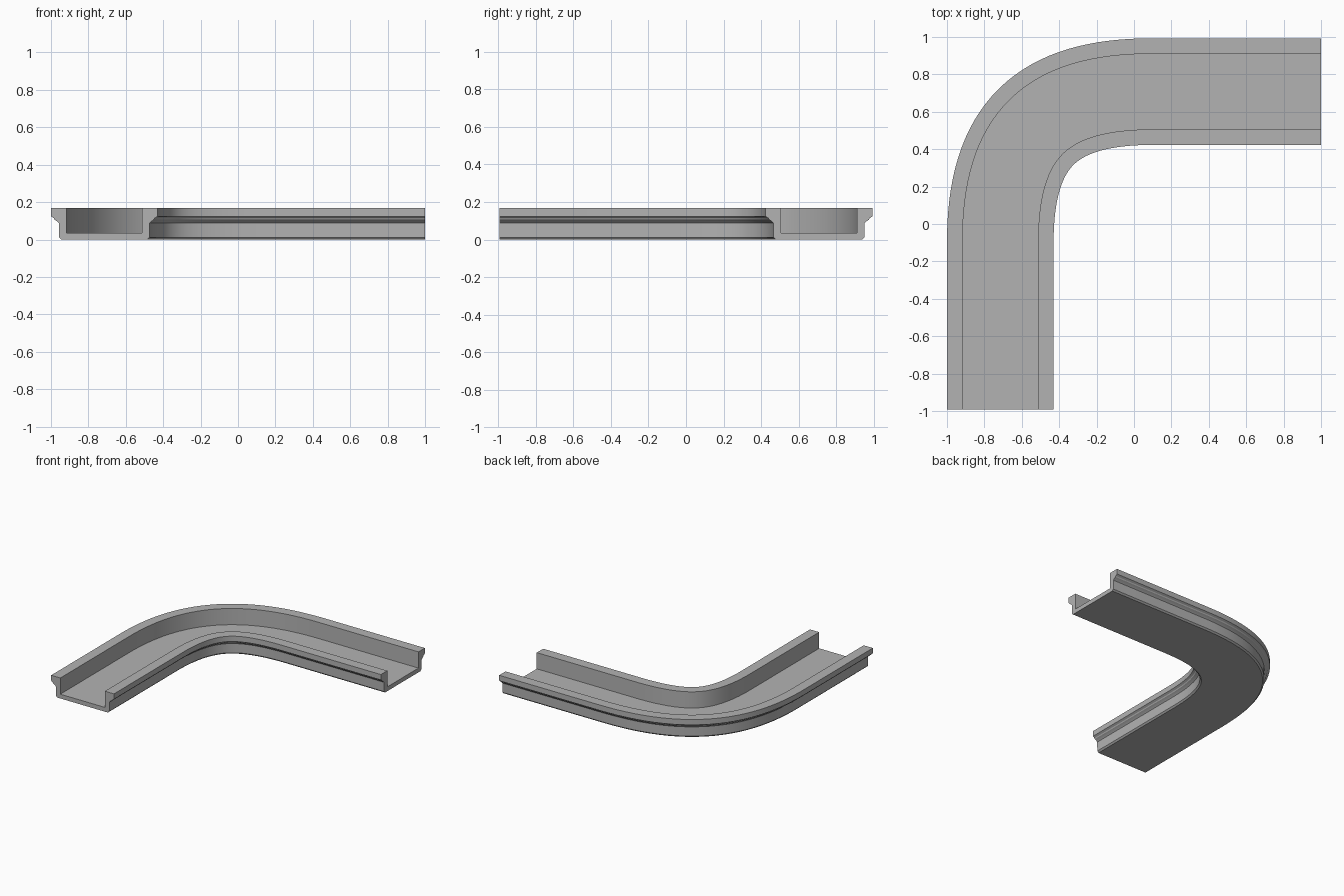
import bpy, bmesh, math
from mathutils import Vector
from mathutils.geometry import interpolate_bezier

cube = bpy.data.objects.get("Cube")
if cube:
    bpy.data.objects.remove(cube, do_unlink=True)

grey = bpy.data.materials.new("plain grey")
grey.use_nodes = True
color = (0.45, 0.45, 0.45, 1)
grey.diffuse_color = color
grey.node_tree.nodes["Principled BSDF"].inputs["Base Color"].default_value = color

# Half of the channel section: (distance from centre line, height)
half = [(0.23, 0), (0.242, 0.012), (0.243, 0.088), (0.253, 0.098),
        (0.266, 0.106), (0.27, 0.114), (0.285, 0.124), (0.285, 0.168),
        (0.202, 0.168), (0.202, 0.035)]
section = half + [(-d, z) for d, z in reversed(half)]

# Centre line: straight leg, smooth corner, straight leg
cx, cy, end_x, end_y = -0.715, 0.708, 1.0, -0.993
bend, handle = 0.1, 0.575
corner = interpolate_bezier(Vector((cx, -bend, 0)), Vector((cx, handle - bend, 0)),
                            Vector((bend - handle, cy, 0)), Vector((bend, cy, 0)), 33)
path = [Vector((cx, end_y, 0))] + list(corner) + [Vector((end_x, cy, 0))]

# Sweep the section along the centre line
bm = bmesh.new()
rings = []
for i, p in enumerate(path):
    if i <= 1:
        tangent = Vector((0, 1, 0))
    elif i >= len(path) - 2:
        tangent = Vector((1, 0, 0))
    else:
        tangent = (path[i + 1] - path[i - 1]).normalized()
    outward = Vector((-tangent.y, tangent.x, 0))
    rings.append([bm.verts.new(p + outward * d + Vector((0, 0, z))) for d, z in section])
n = len(section)
for a, b in zip(rings, rings[1:]):
    for j in range(n):
        k = (j + 1) % n
        bm.faces.new((a[j], a[k], b[k], b[j]))
bm.faces.new(rings[0])
bm.faces.new(rings[-1][::-1])
bmesh.ops.recalc_face_normals(bm, faces=bm.faces)

mesh = bpy.data.meshes.new("curved_channel")
bm.to_mesh(mesh)
bm.free()
mesh.materials.append(grey)
channel = bpy.data.objects.new("curved_channel", mesh)
bpy.context.collection.objects.link(channel)

# Smooth corner with crisp section edges
bpy.ops.object.select_all(action='DESELECT')
channel.select_set(True)
bpy.context.view_layer.objects.active = channel
bpy.ops.object.shade_smooth_by_angle(angle=math.radians(20))
